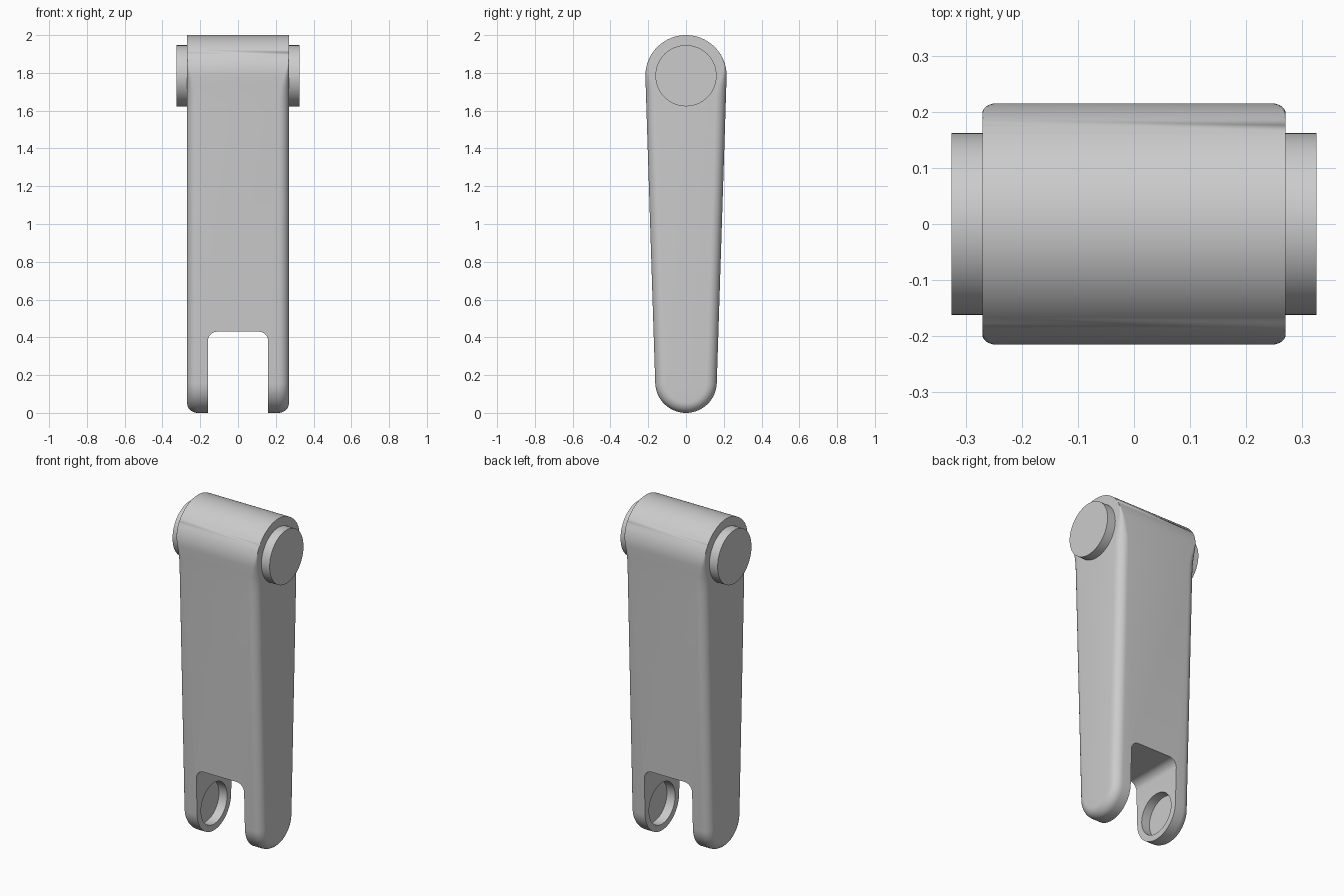
import bpy
import bmesh
from math import sin, cos, pi, asin, radians
from mathutils import Matrix, Vector

if "Cube" in bpy.data.objects:
    bpy.data.objects.remove(bpy.data.objects["Cube"], do_unlink=True)

# Main dimensions
HALF_W, FILLET = 0.27, 0.055
TOP_Z, TOP_R = 1.785, 0.215
LOW_Z, LOW_R = 0.163, 0.163
PIN_R, PIN_HALF = 0.162, 0.325
SLOT_HALF, SLOT_TOP, SLOT_R = 0.16, 0.43, 0.05

grey = bpy.data.materials.new("plain grey")
grey.use_nodes = True
grey.diffuse_color = (0.6, 0.6, 0.6, 1)
grey.node_tree.nodes["Principled BSDF"].inputs["Base Color"].default_value = (0.6, 0.6, 0.6, 1)


def make_object(name, bm):
    bmesh.ops.recalc_face_normals(bm, faces=bm.faces)
    mesh = bpy.data.meshes.new(name)
    bm.to_mesh(mesh)
    bm.free()
    mesh.materials.append(grey)
    obj = bpy.data.objects.new(name, mesh)
    bpy.context.collection.objects.link(obj)
    return obj


def loft(name, rings):
    """Skin a list of closed rings and cap both ends."""
    bm = bmesh.new()
    loops = [[bm.verts.new(p) for p in ring] for ring in rings]
    n = len(loops[0])
    for a, b in zip(loops, loops[1:]):
        for i in range(n):
            j = (i + 1) % n
            bm.faces.new((a[i], a[j], b[j], b[i]))
    bm.faces.new(loops[0])
    bm.faces.new(loops[-1])
    bmesh.ops.remove_doubles(bm, verts=bm.verts, dist=0.0002)
    bmesh.ops.dissolve_degenerate(bm, edges=bm.edges, dist=0.0001)
    return make_object(name, bm)


def cylinder_x(name, radius, half_length, z):
    bm = bmesh.new()
    bmesh.ops.create_cone(bm, cap_ends=True, segments=64, radius1=radius, radius2=radius,
                          depth=2 * half_length,
                          matrix=Matrix.Translation((0, 0, z)) @ Matrix.Rotation(pi / 2, 4, 'Y'))
    return make_object(name, bm)


def smooth(obj):
    bpy.ops.object.select_all(action='DESELECT')
    obj.select_set(True)
    bpy.context.view_layer.objects.active = obj
    bpy.ops.object.shade_smooth_by_angle(angle=radians(30))


# Tapered side outline: (point, outward normal) pairs in the y-z plane
tilt = asin((TOP_R - LOW_R) / (TOP_Z - LOW_Z))
outline = []


def add_arc(z, r, start, end, steps):
    for k in range(steps + 1):
        a = start + (end - start) * k / steps
        n = Vector((0, cos(a), sin(a)))
        outline.append((Vector((0, 0, z)) + n * r, n))


def add_side(p, q, n):
    for t in (0.03, 0.06, 0.09, 0.12, 0.15):
        t = t if p.z > q.z else 1 - (0.18 - t)
        outline.append((p.lerp(q, t), n))


add_arc(TOP_Z, TOP_R, -tilt, pi + tilt, 40)
top_end, left_n = outline[-1]
low_start = Vector((0, 0, LOW_Z)) + left_n * LOW_R
add_side(top_end, low_start, left_n)
add_arc(LOW_Z, LOW_R, pi + tilt, 2 * pi - tilt, 32)
add_side(outline[-1][0], outline[0][0], outline[0][1])


# Edge rounding fades to a sharp rim over the top
def round_at(z):
    t = min(max((1.91 - z) / 0.26, 0), 1)
    return FILLET * t * t * (3 - 2 * t)


def ring(side, a):
    points = []
    for p, n in outline:
        r = round_at(p.z)
        q = p - n * r * (1 - cos(a))
        points.append((side * (HALF_W - r * (1 - sin(a))), q.y, q.z))
    return points


angles = [pi / 2 * k / 8 for k in range(9)]
body = loft("link_body", [ring(-1, a) for a in reversed(angles)] + [ring(1, a) for a in angles])

# Fork slot cutter with rounded upper corners
section = [(-SLOT_HALF, -0.2), (SLOT_HALF, -0.2)]
for side, start in ((1, 0), (-1, pi / 2)):
    for k in range(9):
        a = start + pi / 2 * k / 8
        section.append((side * (SLOT_HALF - SLOT_R) + SLOT_R * cos(a),
                        SLOT_TOP - SLOT_R + SLOT_R * sin(a)))
slot = loft("slot_cutter", [[(x, y, z) for x, z in section] for y in (-0.5, 0.5)])

# Blind pin sockets on the inner fork faces
socket = cylinder_x("socket_cutter", 0.125, 0.215, LOW_Z)

for cutter in (slot, socket):
    cutter.hide_render = True
    mod = body.modifiers.new(cutter.name, 'BOOLEAN')
    mod.operation, mod.solver, mod.object = 'DIFFERENCE', 'EXACT', cutter
    bpy.context.view_layer.objects.active = body
    bpy.ops.object.modifier_apply(modifier=mod.name)
    bpy.data.objects.remove(cutter, do_unlink=True)

# Hinge pin showing on both sides
pin = cylinder_x("hinge_pin", PIN_R, PIN_HALF, TOP_Z)

for part in (body, pin):
    smooth(part)
